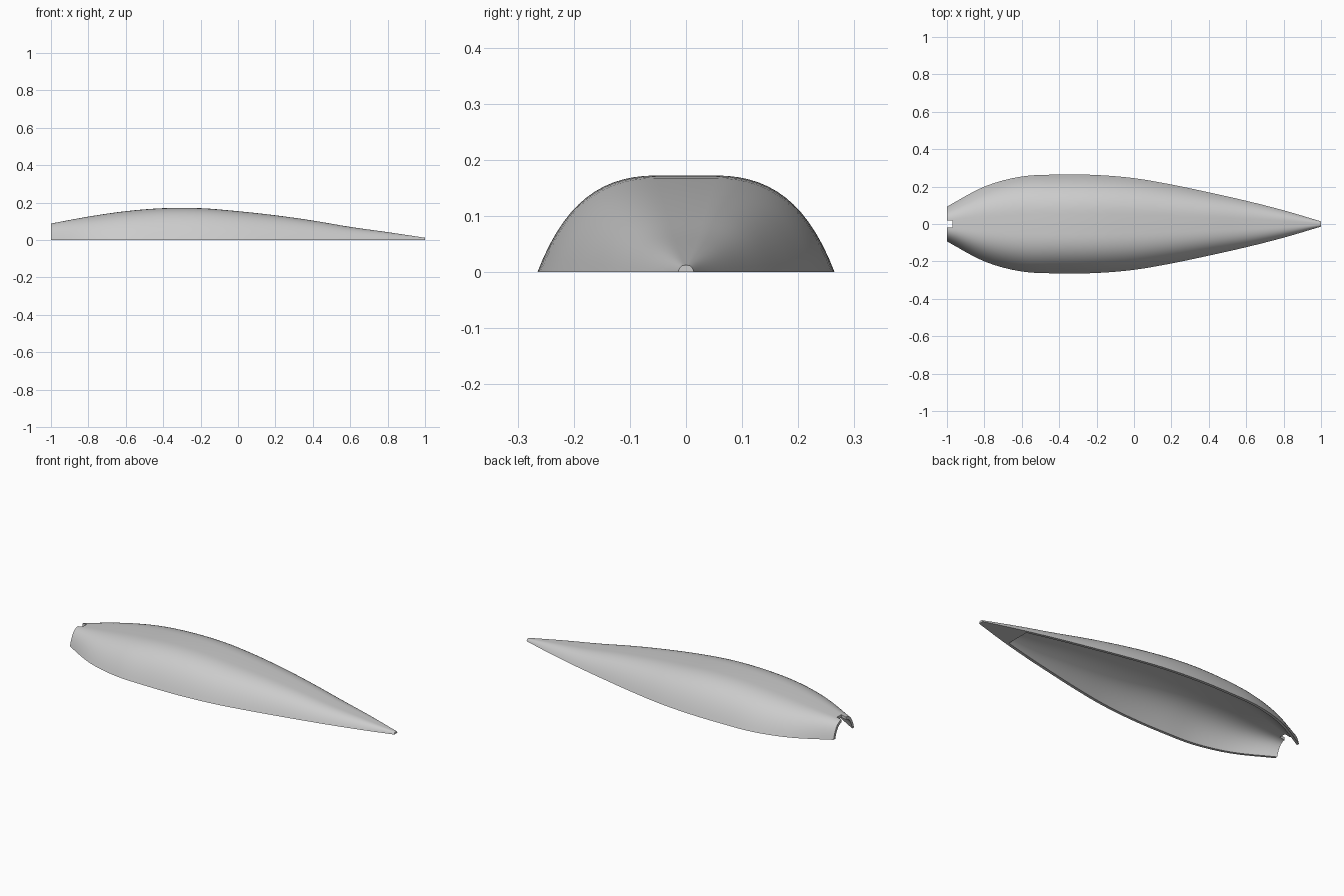
import bpy
import bmesh

old = bpy.data.objects.get("Cube")
if old:
    bpy.data.objects.remove(old, do_unlink=True)

# Hull stations along x: (x, half width, height)
STATIONS = [(-1, .093, .088), (-.8, .2, .125), (-.6, .254, .154), (-.4, .264, .17),
            (-.2, .262, .17), (0, .245, .154), (.2, .211, .132), (.4, .169, .104),
            (.6, .124, .07), (.8, .073, .042), (1, .014, .012)]
WALL = .016
CAVITY_END = .76


def hull_size(x):
    """Smooth half width and height at x."""
    last = len(STATIONS) - 1
    i = min(max(int((x + 1) / .2), 0), last - 1)
    a, b, c, d = (STATIONS[min(max(k, 0), last)] for k in range(i - 1, i + 3))
    t = min(max((x - b[0]) / (c[0] - b[0]), 0), 1)

    def blend(k):
        m, n = (c[k] - a[k]) / 2, (d[k] - b[k]) / 2
        if i == 0:
            m = c[k] - b[k]
        if i == last - 1:
            n = c[k] - b[k]
        return (b[k] * (1 + 2 * t) * (1 - t) ** 2 + m * t * (1 - t) ** 2
                + c[k] * t * t * (3 - 2 * t) - n * t * t * (1 - t))
    return blend(1), blend(2)


def arch():
    """Unit arch: sloping sides curving into a flat crown."""
    p = [(1, 0), (.82, .72), (.57, 1), (.2, 1)]
    side = []
    for k in range(15):
        t = k / 14
        w = ((1 - t) ** 3, 3 * t * (1 - t) ** 2, 3 * t * t * (1 - t), t ** 3)
        side.append(tuple(sum(f * q[j] for f, q in zip(w, p)) for j in (0, 1)))
    return side + [(0, 1)] + [(-y, z) for y, z in reversed(side)]


def loft(name, xs, inset=0, skirt=0):
    """Closed solid through arch sections, optionally inset and extended down."""
    bm = bmesh.new()
    rings = []
    for x in xs:
        w, h = hull_size(x)
        w, h = w - inset, h - inset
        pts = [(y * w, z * h) for y, z in arch()]
        if skirt:
            pts = [(w, -skirt)] + pts + [(-w, -skirt)]
        rings.append([bm.verts.new((x, y, z)) for y, z in pts])
    n = len(rings[0])
    for r, s in zip(rings, rings[1:]):
        for k in range(n):
            j = (k + 1) % n
            bm.faces.new((r[k], r[j], s[j], s[k]))
    bm.faces.new(rings[0])
    bm.faces.new(rings[-1])
    bmesh.ops.recalc_face_normals(bm, faces=bm.faces[:])
    mesh = bpy.data.meshes.new(name)
    bm.to_mesh(mesh)
    bm.free()
    obj = bpy.data.objects.new(name, mesh)
    bpy.context.collection.objects.link(obj)
    return obj


def cut(target, cutter):
    cutter.hide_render = True
    mod = target.modifiers.new("cut", 'BOOLEAN')
    mod.operation = 'DIFFERENCE'
    mod.solver = 'EXACT'
    mod.object = cutter
    bpy.context.view_layer.objects.active = target
    bpy.ops.object.modifier_apply(modifier=mod.name)
    bpy.data.objects.remove(cutter, do_unlink=True)


# Streamlined half shell with a solid pointed tip
shell = loft("streamlined_shell", [-1 + k / 20 for k in range(41)])

# Hollow underside, open at the blunt end
span = CAVITY_END + 1
cavity = loft("cavity_cutter", [-1.05] + [-1 + span * k / 35 for k in range(36)],
              inset=WALL, skirt=.05)
cut(shell, cavity)

# Small square notch in the crown of the blunt end
bpy.ops.mesh.primitive_cube_add(size=1, location=(-1, 0, .1))
notch = bpy.context.object
notch.name = "notch_cutter"
notch.scale = (.06, .04, .12)
bpy.context.view_layer.update()
cut(shell, notch)

# Plain grey finish
grey = bpy.data.materials.new("light_grey")
grey.use_nodes = True
colour = (.6, .6, .6, 1)
grey.diffuse_color = colour
grey.node_tree.nodes["Principled BSDF"].inputs["Base Color"].default_value = colour
shell.data.materials.clear()
shell.data.materials.append(grey)

bpy.ops.object.select_all(action='DESELECT')
shell.select_set(True)
bpy.context.view_layer.objects.active = shell
bpy.ops.object.shade_smooth_by_angle(angle=.6)
